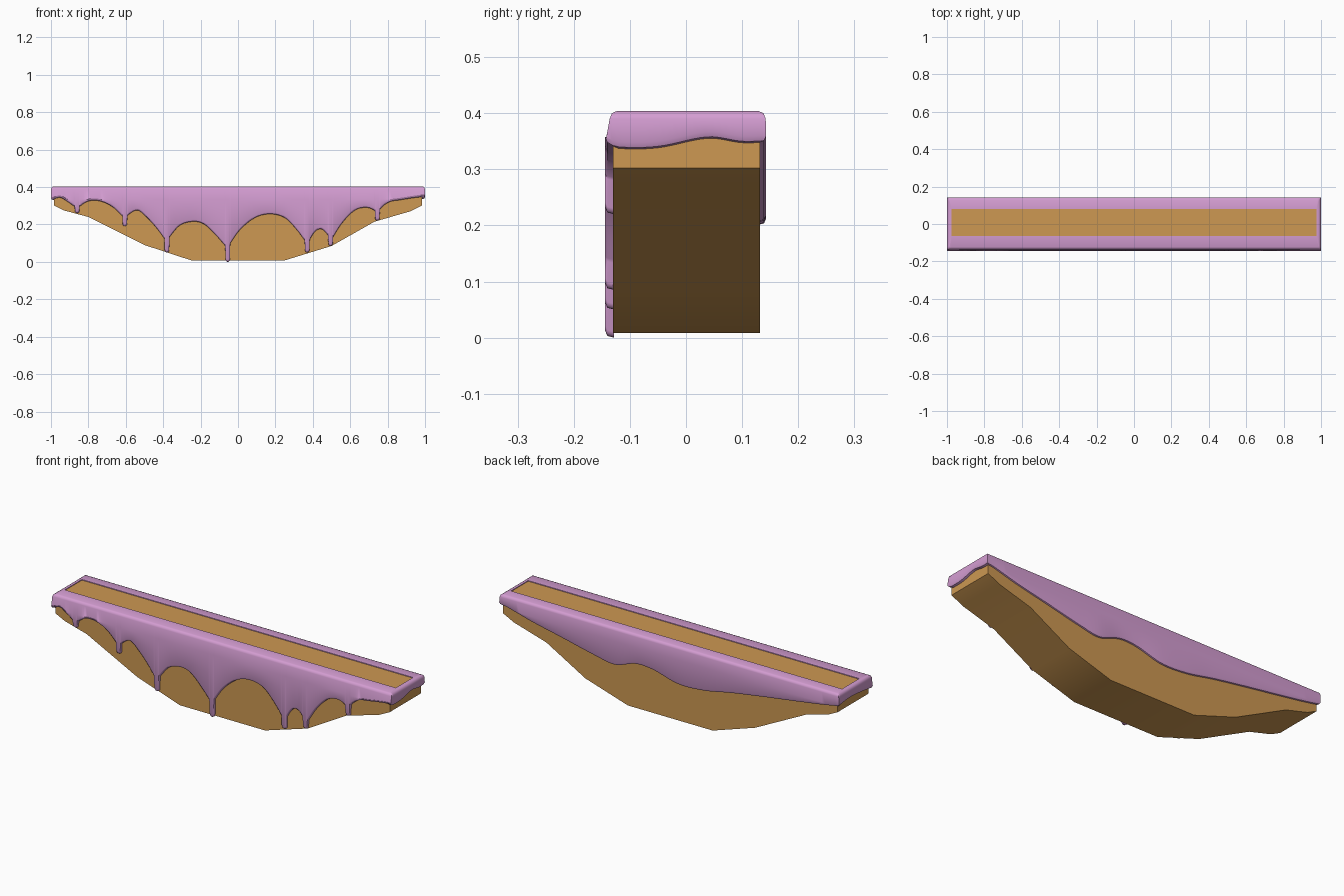
import bpy, bmesh, math

if "Cube" in bpy.data.objects:
    bpy.data.objects.remove(bpy.data.objects["Cube"])


def material(name, rgb):
    m = bpy.data.materials.new(name)
    m.diffuse_color = (*rgb, 1)
    m.use_nodes = True
    m.node_tree.nodes["Principled BSDF"].inputs["Base Color"].default_value = m.diffuse_color
    return m


BROWN = material("biscuit brown", (0.61, 0.314, 0.084))
PURPLE = material("icing purple", (0.66, 0.337, 0.645))


def finish(bm, name, mat, angle):
    bmesh.ops.recalc_face_normals(bm, faces=bm.faces)
    me = bpy.data.meshes.new(name)
    bm.to_mesh(me)
    bm.free()
    ob = bpy.data.objects.new(name, me)
    bpy.context.collection.objects.link(ob)
    me.materials.append(mat)
    bpy.ops.object.select_all(action='DESELECT')
    ob.select_set(True)
    bpy.context.view_layer.objects.active = ob
    bpy.ops.object.shade_smooth_by_angle(angle=math.radians(angle))
    return ob


def smooth(pts, x):
    """Smooth curve through points sorted by their first value."""
    n = len(pts)
    x = min(max(x, pts[0][0]), pts[-1][0])
    i = max(k for k in range(n - 1) if pts[k][0] <= x)

    def slope(k):
        a, b = pts[max(k - 1, 0)], pts[min(k + 1, n - 1)]
        return (b[1] - a[1]) / (b[0] - a[0])
    (x0, z0), (x1, z1) = pts[i], pts[i + 1]
    h = x1 - x0
    t = (x - x0) / h
    return ((2*t**3 - 3*t*t + 1) * z0 + (t**3 - 2*t*t + t) * h * slope(i)
            + (3*t*t - 2*t**3) * z1 + (t**3 - t*t) * h * slope(i + 1))


# Biscuit body: hull-shaped profile extruded along y
profile = [(-0.985, 0.40), (-0.985, 0.302), (-0.93, 0.275), (-0.80, 0.24), (-0.5, 0.09),
           (-0.25, 0.008), (0.25, 0.008), (0.5, 0.085), (0.73, 0.215), (0.92, 0.27),
           (0.985, 0.302), (0.985, 0.40)]
bm = bmesh.new()
front = bm.faces.new([bm.verts.new((x, -0.13, z)) for x, z in profile])
ext = bmesh.ops.extrude_face_region(bm, geom=[front], use_keep_orig=True)
for v in ext["geom"]:
    if isinstance(v, bmesh.types.BMVert):
        v.co.y = 0.132
finish(bm, "biscuit_body", BROWN, 40)

# Lower edge of the icing: front arches between the drips
arches = [
    [(-1, .33), (-.95, .343), (-.91, .32), (-.86, .285)],
    [(-.86, .285), (-.81, .32), (-.765, .328), (-.71, .315), (-.66, .285), (-.605, .23)],
    [(-.605, .23), (-.575, .26), (-.535, .275), (-.49, .24), (-.435, .18), (-.38, .105)],
    [(-.38, .105), (-.36, .14), (-.31, .195), (-.24, .215), (-.185, .203), (-.13, .155),
     (-.055, .07)],
    [(-.055, .07), (-.04, .1), (.01, .17), (.09, .235), (.17, .255), (.25, .235),
     (.315, .17), (.37, .095)],
    [(.37, .095), (.41, .16), (.445, .175), (.475, .15), (.495, .11)],
    [(.495, .11), (.555, .205), (.625, .275), (.685, .29), (.725, .277), (.745, .255)],
    [(.745, .255), (.765, .288), (.81, .32), (.865, .33), (.965, .345), (1, .345)],
]
drips = {-.86: .26, -.605: .19, -.38: .05, -.055: 0, .37: .05, .495: .085, .745: .22}
W = 0.012
back = [(-1, .338), (-.9, .32), (-.77, .30), (-.55, .268), (-.36, .238), (-.2, .208),
        (-.05, .203), (.1, .24), (.2, .243), (.32, .206), (.43, .222), (.64, .268),
        (.81, .304), (.96, .343), (1, .348)]
right = [(-.144, .345), (-.12, .337), (-.05, .338), (.04, .355), (.1, .347), (.143, .348)]
left = [(-.144, .33), (-.05, .342), (.05, .348), (.143, .338)]


def front_z(x):
    for d, tip in drips.items():
        if abs(x - d) <= W:
            return tip + W - math.sqrt(max(W * W - (x - d) ** 2, 0))
    return smooth(next(a for a in arches if x <= a[-1][0]), x)


# Perimeter samples (x, y, lower edge height)
Y0, Y1 = -0.144, 0.143
xs = [-1 + i * 0.0125 for i in range(160)]
xs = [x for x in xs if all(abs(x - d) > 1.3 * W for d in drips)]
for d in drips:
    xs += [d + W * k for k in (-1.15, -.99, -.8, -.4, 0, .4, .8, .99, 1.15)]
ring = [(x, Y0, front_z(x)) for x in sorted(xs)]
N = 24
ys = [Y0 + (Y1 - Y0) * i / N for i in range(N + 1)]
ring += [(1, y, smooth(right, y)) for y in ys[:-1]]
ring += [(1 - i * 0.02, Y1, smooth(back, 1 - i * 0.02)) for i in range(100)]
ring += [(-1, y, smooth(left, y)) for y in reversed(ys[1:])]


def clamp(v, a, b):
    return min(max(v, a), b)


# Icing shell: rounded cross-section swept round the perimeter
bm = bmesh.new()
rows = []
for x, y, low in ring:
    xi, yi = clamp(x, -.975, .975), clamp(y, -.065, .08)
    row = [(xi, yi, .398), (xi, yi, .404)]
    for o, z, lean in ((.014, .404, .007), (.005, .400, .007), (.001, .390, .007),
                       (0, max(low + .012, .335), .002), (0, low + .012, 0),
                       (.004, low + .003, 0), (.016, low, 0)):
        row.append((clamp(x, -1 + o, 1 - o), clamp(y, Y0 + o + lean, Y1 - o), z))
    rows.append([bm.verts.new(c) for c in row])
for a, b in zip(rows, rows[1:] + rows[:1]):
    for k in range(len(a) - 1):
        bm.faces.new((a[k], a[k + 1], b[k + 1], b[k]))
bmesh.ops.remove_doubles(bm, verts=bm.verts, dist=0.00005)
bmesh.ops.dissolve_degenerate(bm, edges=bm.edges, dist=0.00005)
finish(bm, "icing", PURPLE, 50)
